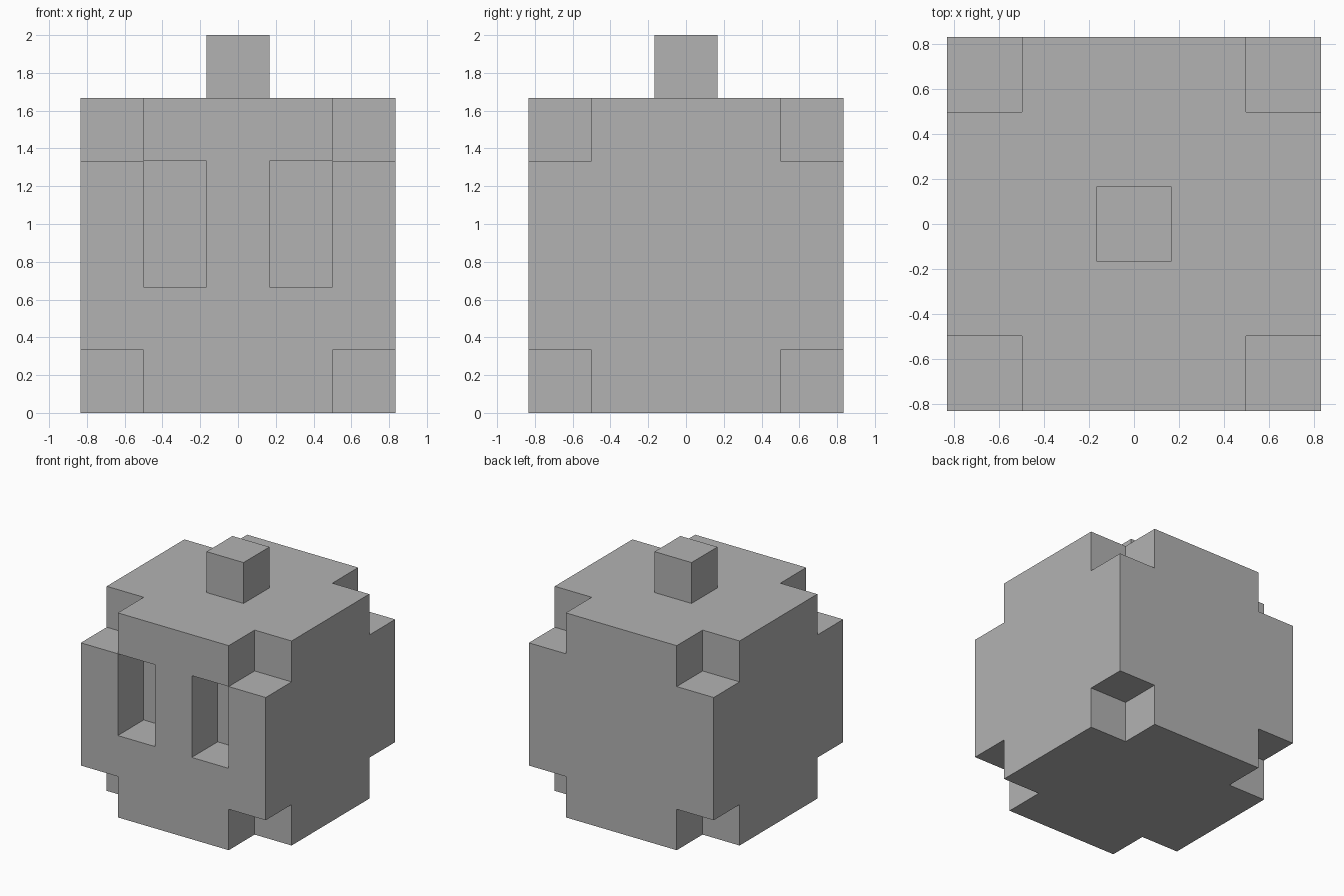
import bpy
import bmesh
from itertools import product
from mathutils import Vector

UNIT = 1 / 3      # edge of one block
HALF = 2          # the body spans blocks -HALF..HALF on each axis

cube = bpy.data.objects.get("Cube")
if cube:
    bpy.data.objects.remove(cube, do_unlink=True)

grey = bpy.data.materials.new("plain_grey")
grey.use_nodes = True
colour = (0.45, 0.45, 0.45, 1)
grey.diffuse_color = colour
grey.node_tree.nodes["Principled BSDF"].inputs["Base Color"].default_value = colour


def build_blocks(name, blocks, centre):
    """Make one object from the outer faces of a set of unit blocks."""
    bm = bmesh.new()
    for block in blocks:
        for axis, sign in product(range(3), (-1, 1)):
            normal = Vector((0, 0, 0))
            normal[axis] = sign
            if tuple(int(c + n) for c, n in zip(block, normal)) in blocks:
                continue
            u = Vector((0, 0, 0))
            u[(axis + 1) % 3] = 1
            v = normal.cross(u)
            middle = Vector(block) + normal / 2
            corners = [middle + (a * u + b * v) / 2
                       for a, b in ((-1, -1), (1, -1), (1, 1), (-1, 1))]
            bm.faces.new([bm.verts.new(c * UNIT) for c in corners])
    bmesh.ops.remove_doubles(bm, verts=bm.verts, dist=0.001)
    mesh = bpy.data.meshes.new(name)
    bm.to_mesh(mesh)
    bm.free()
    mesh.materials.append(grey)
    obj = bpy.data.objects.new(name, mesh)
    obj.location = centre
    bpy.context.collection.objects.link(obj)
    return obj


# Body: a block cube without its eight corners
span = range(-HALF, HALF + 1)
body = {b for b in product(span, repeat=3)
        if not all(abs(c) == HALF for c in b)}

# Eyes: two sockets in the front, each two blocks tall and one deep
body -= {(x, -HALF, z) for x in (-1, 1) for z in (0, 1)}
build_blocks("body", body, (0, 0, (HALF + 0.5) * UNIT))

# Stem: one block on top
build_blocks("stem", {(0, 0, 0)}, (0, 0, (2 * HALF + 1.5) * UNIT))
